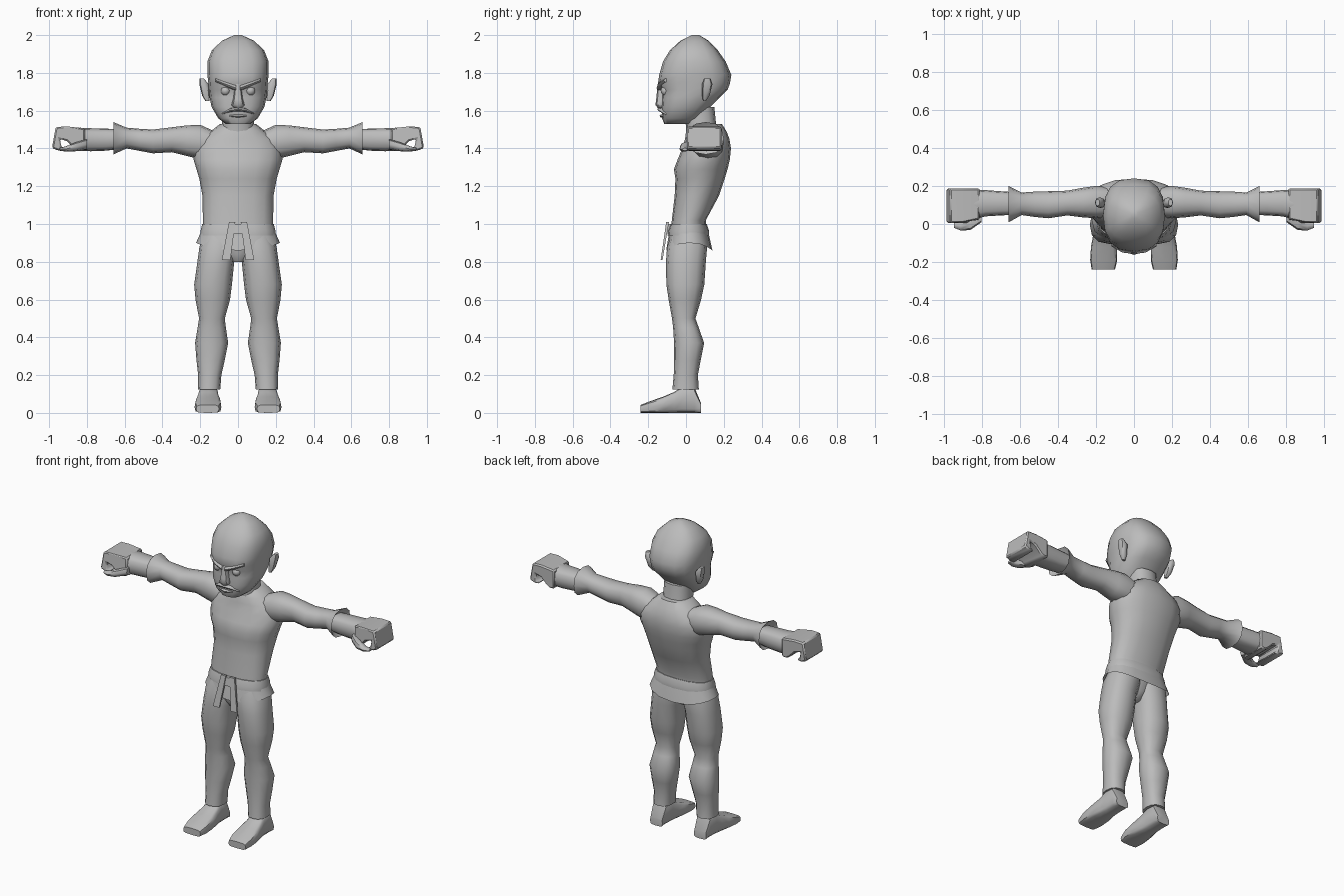
import bpy, bmesh, math

grey = bpy.data.materials.new("plain grey")
grey.diffuse_color = (0.5, 0.5, 0.5, 1)


def finish(name, bm, mirror=False):
    """Turn a bmesh into a grey object, optionally mirrored across x."""
    bmesh.ops.recalc_face_normals(bm, faces=bm.faces[:])
    me = bpy.data.meshes.new(name)
    bm.to_mesh(me)
    bm.free()
    me.materials.append(grey)
    ob = bpy.data.objects.new(name, me)
    bpy.context.collection.objects.link(ob)
    if mirror:
        m = ob.modifiers.new("mirror", 'MIRROR')
        m.use_clip = False
        m.use_mirror_merge = False
    return ob


def loft(name, axis, rings, n=12, e=2.4, mirror=False, caps=True, shift=None):
    """Skin rounded rings; each ring is (position, a0, a1, b0, b1) extents."""
    bm = bmesh.new()
    off = math.pi / 4 if n == 4 else 0
    loops = []
    for t, a0, a1, b0, b1 in rings:
        loop = []
        for i in range(n):
            w = 2 * math.pi * i / n + off
            c, s = math.cos(w), math.sin(w)
            a = (a0 + a1) / 2 + (a1 - a0) / 2 * math.copysign(abs(c) ** (2 / e), c)
            b = (b0 + b1) / 2 + (b1 - b0) / 2 * math.copysign(abs(s) ** (2 / e), s)
            co = {'x': (t, a, b), 'y': (a, t, b), 'z': (a, b, t)}[axis]
            loop.append(bm.verts.new(co))
        loops.append(loop)
    for p, q in zip(loops, loops[1:]):
        for i in range(n):
            j = (i + 1) % n
            bm.faces.new((p[i], p[j], q[j], q[i]))
    if caps:
        bm.faces.new(loops[0])
        bm.faces.new(loops[-1])
    if shift:
        for i, v in enumerate(loops[-1]):
            v.co.z += shift(math.sin(2 * math.pi * i / n))
    return finish(name, bm, mirror)


# head and neck
loft("head", 'z', [
    (1.53, -.065, .065, -.115, .04), (1.56, -.105, .105, -.127, .07),
    (1.62, -.14, .14, -.13, .13), (1.67, -.15, .15, -.128, .18),
    (1.71, -.155, .155, -.128, .22), (1.745, -.157, .157, -.148, .233),
    (1.79, -.162, .162, -.142, .24), (1.86, -.162, .162, -.122, .21),
    (1.92, -.138, .138, -.085, .168), (1.97, -.085, .085, -.03, .12),
    (2.0, -.02, .02, .03, .07)], n=16, e=2.6)
loft("neck", 'z', [(1.42, -.1, .1, 0, .18), (1.52, -.085, .085, 0, .16),
                   (1.62, -.085, .085, -.02, .15)])
loft("ear", 'z', [(1.65, .15, .172, .09, .105), (1.68, .15, .19, .085, .125),
                  (1.74, .155, .205, .085, .14), (1.77, .18, .203, .095, .13)],
     n=8, mirror=True)

# face details
loft("nose", 'z', [(1.612, -.018, .018, -.148, -.1), (1.63, -.035, .035, -.162, -.1),
                   (1.66, -.026, .026, -.158, -.1), (1.74, -.014, .014, -.15, -.1)], n=8)
loft("brow", 'x', [(.01, -.156, -.1, 1.705, 1.735), (.06, -.15, -.1, 1.725, 1.752),
                   (.118, -.118, -.06, 1.75, 1.772)], n=8, mirror=True)
loft("moustache", 'x', [(0, -.152, -.11, 1.597, 1.617), (.04, -.145, -.1, 1.593, 1.613),
                        (.085, -.113, -.08, 1.577, 1.588)], n=8, mirror=True)
loft("lower_lip", 'x', [(-.045, -.125, -.1, 1.568, 1.578), (0, -.14, -.1, 1.562, 1.582),
                        (.045, -.125, -.1, 1.568, 1.578)], n=8)
eye = bmesh.new()
bmesh.ops.create_uvsphere(eye, u_segments=10, v_segments=6, radius=.026)
bmesh.ops.translate(eye, verts=eye.verts[:], vec=(.066, -.108, 1.705))
finish("eye", eye, True)

# tunic body
loft("torso", 'z', [
    (.96, -.185, .185, -.08, .11), (1.02, -.186, .186, -.075, .105),
    (1.15, -.188, .188, -.06, .175), (1.24, -.205, .205, -.056, .205),
    (1.29, -.22, .22, -.064, .22), (1.34, -.235, .235, -.045, .232),
    (1.40, -.235, .235, -.02, .238), (1.45, -.205, .205, -.005, .23),
    (1.49, -.145, .145, .0, .215), (1.53, -.095, .095, .02, .19)], n=16, e=2.3)

# tunic skirt: hem dips at the front and back
loft("tunic_skirt", 'z', [(1.0, -.185, .185, -.077, .105), (.95, -.2, .2, -.09, .12),
                          (.90, -.222, .222, -.105, .14)],
     n=16, e=2.4, caps=False, shift=lambda s: -.04 * s * s)

# belt, knot and hanging ends
loft("belt", 'z', [(.94, -.2, .2, -.097, .122), (.965, -.198, .198, -.095, .122),
                   (1.0, -.189, .189, -.082, .11)], n=16, shift=lambda s: 0)
loft("belt_knot", 'z', [(.95, -.035, .035, -.108, -.06), (1.0, -.035, .035, -.1, -.06)],
     n=4, e=30)
loft("belt_end", 'z', [(.81, .04, .086, -.134, -.124), (1.01, .014, .048, -.105, -.09)],
     n=4, e=50, mirror=True)

# arm with flared sleeve, turned in at the opening
loft("sleeve", 'x', [
    (.10, .04, .19, 1.36, 1.48), (.20, .03, .2, 1.342, 1.525),
    (.27, .035, .19, 1.36, 1.522), (.35, .045, .175, 1.38, 1.512),
    (.45, .03, .172, 1.374, 1.5), (.52, .037, .17, 1.387, 1.504),
    (.59, .047, .165, 1.4, 1.51), (.66, .008, .2, 1.368, 1.54),
    (.62, .055, .155, 1.41, 1.49)], mirror=True)
loft("forearm", 'x', [(.6, .05, .165, 1.4, 1.5), (.70, .045, .172, 1.388, 1.505),
                      (.78, .04, .178, 1.385, 1.507), (.84, .025, .182, 1.388, 1.51)],
     e=3, mirror=True)

# curled hand: side profile (x, z) extruded across the fist
profile = [(.81, 1.506), (.9, 1.516), (.965, 1.514), (.985, 1.402), (.95, 1.388),
           (.915, 1.394), (.935, 1.408), (.943, 1.45), (.905, 1.438), (.87, 1.402),
           (.845, 1.385), (.81, 1.388)]
bm = bmesh.new()
face = bm.faces.new([bm.verts.new((x, .005 + (.02 if x < .83 else 0), z)) for x, z in profile])
new = bmesh.ops.extrude_face_region(bm, geom=[face])["geom"]
for v in new:
    if isinstance(v, bmesh.types.BMVert):
        v.co.y = .187
hand = finish("hand", bm, True)
bevel = hand.modifiers.new("soft edges", 'BEVEL')
bevel.width = .008
bevel.segments = 1
loft("thumb", 'x', [(.80, .01, .07, 1.395, 1.45), (.86, -.032, .035, 1.385, 1.432),
                    (.91, -.034, .01, 1.383, 1.412), (.945, -.02, .01, 1.388, 1.402)],
     n=8, mirror=True)

# trousers
loft("leg", 'z', [
    (.97, .0, .17, -.07, .1), (.88, -.005, .204, -.1, .112), (.8, .02, .215, -.106, .105),
    (.68, .032, .232, -.104, .097), (.6, .042, .225, -.092, .08),
    (.5, .07, .206, -.074, .05), (.45, .064, .214, -.068, .068),
    (.37, .052, .227, -.063, .096), (.28, .07, .22, -.063, .078),
    (.2, .088, .211, -.065, .063), (.125, .094, .212, -.072, .068)], mirror=True)
loft("crotch", 'z', [(.8, -.035, .035, -.06, .03), (.84, -.07, .07, -.085, .07),
                     (.92, -.15, .15, -.085, .1)])

# feet
loft("foot", 'y', [
    (-.24, .1, .222, 0, .042), (-.19, .088, .23, 0, .062), (-.12, .09, .226, 0, .086),
    (-.06, .1, .215, 0, .112), (-.02, .105, .208, 0, .14), (.045, .108, .205, 0, .135),
    (.08, .112, .2, 0, .05)], e=4, mirror=True)

# smooth shading with kept creases
bpy.ops.object.select_all(action='DESELECT')
for ob in bpy.context.collection.objects:
    ob.select_set(True)
    bpy.context.view_layer.objects.active = ob
bpy.ops.object.shade_smooth_by_angle(angle=math.radians(50))
